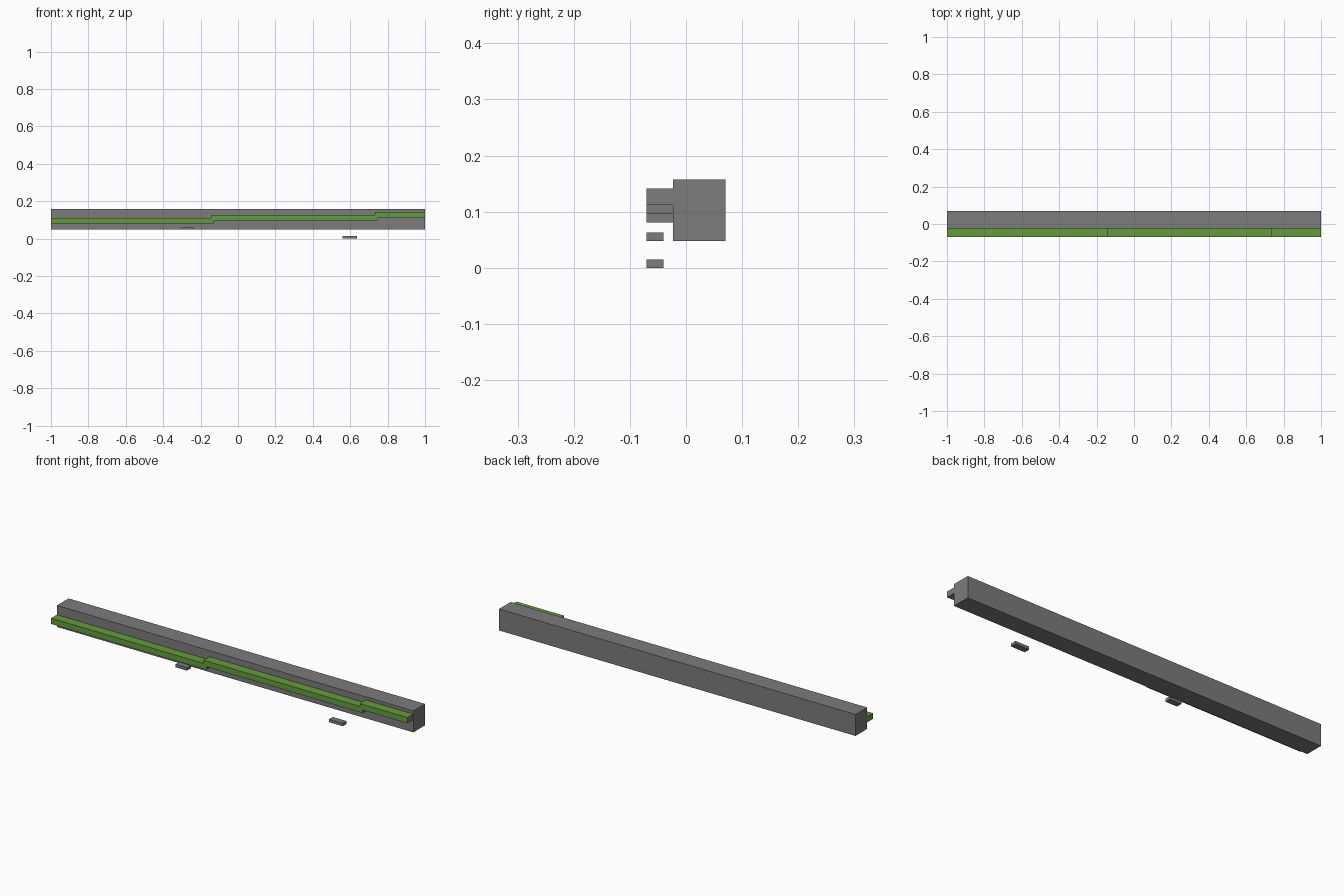
import bpy
import bmesh

cube = bpy.data.objects.get("Cube")
if cube:
    bpy.data.objects.remove(cube, do_unlink=True)


def material(name, rgb):
    mat = bpy.data.materials.new(name)
    mat.use_nodes = True
    mat.diffuse_color = (*rgb, 1)
    mat.node_tree.nodes["Principled BSDF"].inputs["Base Color"].default_value = (*rgb, 1)
    return mat


stone = material("stone_grey", (0.2, 0.2, 0.2))
grass = material("grass_green", (0.13, 0.33, 0.05))


def box(name, x, y, z, mats=(stone,)):
    """Box between (min, max) pairs; a second material covers top, front and right faces."""
    bm = bmesh.new()
    bmesh.ops.create_cube(bm, size=1)
    for v in bm.verts:
        v.co = [span[0] if c < 0 else span[1] for c, span in zip(v.co, (x, y, z))]
    bm.normal_update()
    if len(mats) > 1:
        for f in bm.faces:
            n = f.normal
            f.material_index = int(n.z > 0.5 or n.y < -0.5 or n.x < -0.5)
    mesh = bpy.data.meshes.new(name)
    bm.to_mesh(mesh)
    bm.free()
    for mat in mats:
        mesh.materials.append(mat)
    obj = bpy.data.objects.new(name, mesh)
    bpy.context.collection.objects.link(obj)
    return obj


FRONT, WALL, BACK = -0.07, -0.023, 0.07

# Long backing beam
box("beam", (-1, 1), (WALL, BACK), (0.048, 0.157))

# Three stepped ledges, each a row of butted tiles; the last tile laps under the next step
PITCH, LAP, THICK = 0.1253, 0.0157, 0.029
steps = [("low", -1.021, 7, 0.081), ("middle", -0.144, 7, 0.097), ("high", 0.733, 2, 0.112)]
for step, start, count, base in steps:
    for i in range(count):
        x0 = start + i * PITCH
        x1 = x0 + PITCH + (LAP if i == count - 1 else 0)
        box(f"{step}_ledge_tile_{i + 1}", (max(x0, -1), min(x1, 1)),
            (FRONT, WALL), (base, base + THICK), (stone, grass))

# Small loose slabs below the ledges
box("upper_slab", (-0.302, -0.237), (FRONT, -0.04), (0.048, 0.063))
box("lower_slab", (0.56, 0.637), (FRONT, -0.04), (0, 0.015))
